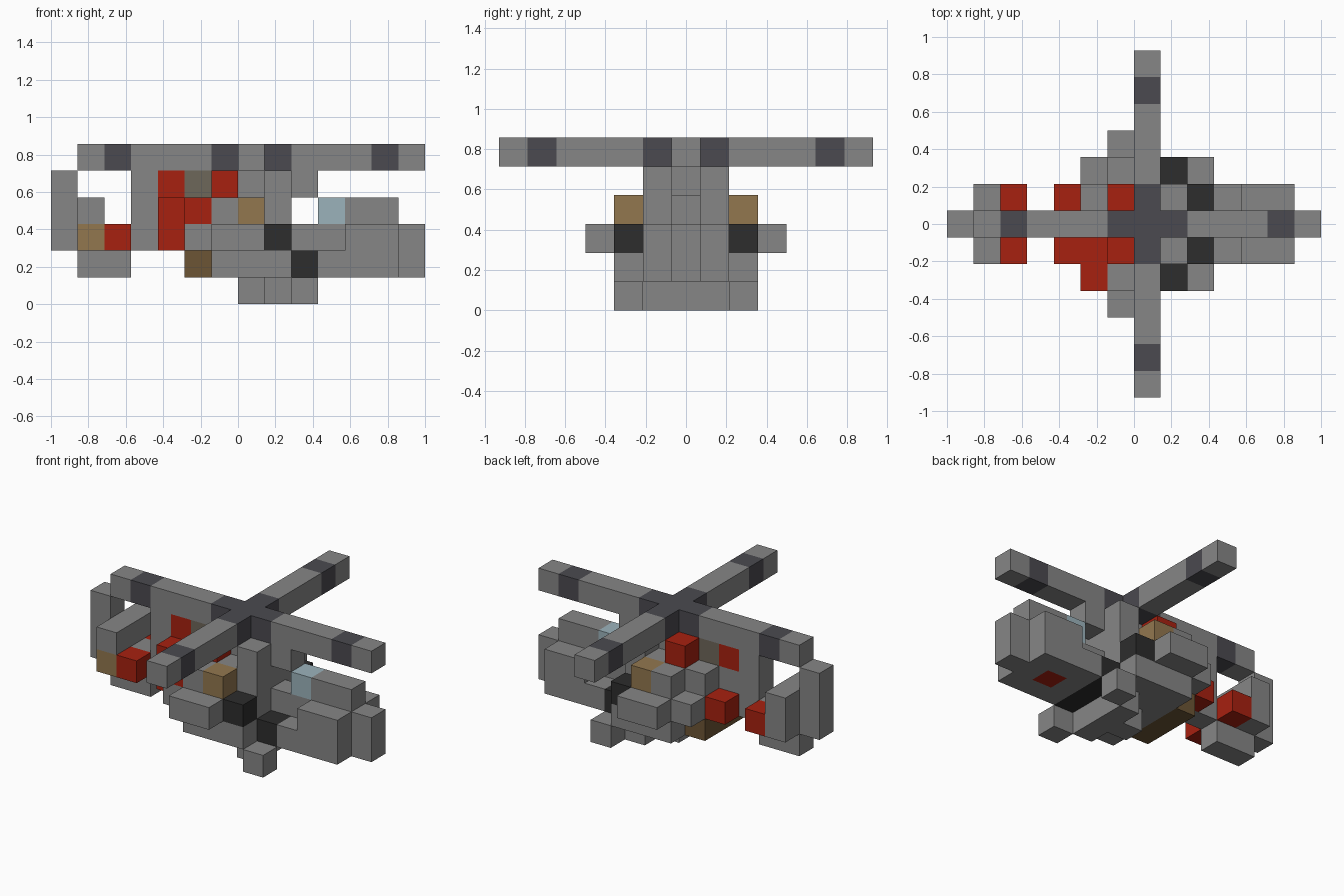
import bpy
import bmesh
from mathutils import Matrix, Vector

if "Cube" in bpy.data.objects:
    bpy.data.objects.remove(bpy.data.objects["Cube"], do_unlink=True)

U = 1 / 7  # edge of one block


def material(name, r, g, b):
    m = bpy.data.materials.new(name)
    m.use_nodes = True
    m.diffuse_color = (r, g, b, 1)
    m.node_tree.nodes["Principled BSDF"].inputs["Base Color"].default_value = (r, g, b, 1)
    return m


GREY = material("hull grey", .24, .24, .24)
STEEL = material("dark steel", .07, .068, .08)
BLACK = material("black", .026, .026, .026)
RED = material("red", .39, .015, .005)
TAN = material("tan", .29, .185, .078)
BROWN = material("brown", .15, .09, .035)
TAUPE = material("taupe", .155, .135, .1)
GLASS = material("pale blue glass", .33, .45, .5)


def box(name, mat, x, y, z, mirror=False):
    """Box spanning block ranges x, y, z; optionally repeated across y = 0."""
    bm = bmesh.new()
    ranges = [y, (-y[1], -y[0])] if mirror else [y]
    for yr in ranges:
        spans = (x, yr, z)
        size = Vector([(b - a) * U for a, b in spans])
        mid = Vector([(a + b) / 2 * U for a, b in spans])
        bmesh.ops.create_cube(bm, size=1, matrix=Matrix.Translation(mid) @ Matrix.Diagonal(size).to_4x4())
    mesh = bpy.data.meshes.new(name)
    bm.to_mesh(mesh)
    bm.free()
    mesh.materials.append(mat)
    ob = bpy.data.objects.new(name, mesh)
    bpy.context.collection.objects.link(ob)
    return ob


MID = (-.5, .5)     # centre row
WIDE = (-1.5, 1.5)  # three middle rows
SIDE = (.5, 1.5)    # first side row
OUT = (1.5, 2.5)    # second side row
POD = (2.5, 3.5)    # outermost row

# Rotor
TOP = (5, 6)
box("rotor_hub", STEEL, (-1, 2), MID, TOP)
box("rotor_hub_arm", STEEL, (0, 1), SIDE, TOP, True)
for label, mat, a, b in (("inner", GREY, 2, 5), ("band", STEEL, 5, 6), ("tip", GREY, 6, 7)):
    box("front_blade_" + label, mat, (a, b), MID, TOP)
    box("rear_blade_" + label, mat, (1 - b, 1 - a), MID, TOP)
    box("side_blades_" + label, mat, (0, 1), (a - .5, b - .5), TOP, True)

# Mast and upper spine
box("mast_block", GREY, (-1, 3), MID, (4, 5))
box("mast_strut", GREY, (1, 2), SIDE, (3, 5), True)
box("exhaust", RED, (-1, 0), SIDE, (4, 5), True)
box("spine_panel", TAUPE, (-2, -1), MID, (4, 5))
box("spine_red_panel", RED, (-3, -2), MID, (4, 5))

# Fuselage
box("belly", GREY, (-1, 2), (-2.5, 2.5), (1, 2))
box("belly_rear", BROWN, (-2, -1), WIDE, (1, 2))
box("belly_band", BLACK, (2, 3), WIDE, (1, 2))
box("mid_hull", GREY, (-2, 1), (-2.5, 2.5), (2, 3))
box("mid_hull_front", GREY, (1, 2), WIDE, (2, 3))
box("intake", BLACK, (1, 2), OUT, (2, 3), True)
box("side_pod", GREY, (-1, 1), POD, (2, 3), True)
box("upper_hull", GREY, (-1, 1), WIDE, (3, 4))
box("upper_hull_front", GREY, (1, 2), MID, (3, 4))
box("upper_hull_rear", GREY, (-2, -1), (-.5, 1.5), (3, 4))
box("shoulder", GREY, (-1, 0), OUT, (3, 4), True)
box("shoulder_light", TAN, (0, 1), OUT, (3, 4), True)
box("right_red_panel", RED, (-2, -1), (-2.5, -.5), (3, 4))

# Nose and cockpit
box("nose_floor_rear", GREY, (3, 4), WIDE, (1, 2))
box("nose_floor_side", GREY, (4, 5), SIDE, (1, 2), True)
box("nose_floor_light", RED, (4, 5), MID, (1, 2))
box("nose_floor_front", GREY, (5, 6), WIDE, (1, 2))
box("nose_neck", GREY, (2, 4), MID, (2, 3))
box("nose_body", GREY, (4, 6), WIDE, (2, 3))
box("nose_tip", GREY, (6, 7), MID, (1, 3))
box("windshield", GLASS, (3, 4), MID, (3, 4))
box("canopy", GREY, (4, 6), MID, (3, 4))

# Tail
box("tail_root", GREY, (-3, -2), MID, (2, 4))
box("tail_fin", GREY, (-4, -3), MID, (2, 5))
box("tail_red_block", RED, (-3, -2), SIDE, (2, 3), True)
box("right_tail_red_block", RED, (-3, -2), (-1.5, -.5), (3, 4))
box("tail_boom", GREY, (-5, -4), MID, (2, 3))
box("tail_light", RED, (-5, -4), SIDE, (2, 3), True)
box("tail_keel", GREY, (-6, -4), MID, (1, 2))
box("stabiliser_base", GREY, (-6, -5), (-.5, 1.5), (2, 3))
box("stabiliser_lamp", TAN, (-6, -5), (-1.5, -.5), (2, 3))
box("stabiliser_top", GREY, (-6, -5), WIDE, (3, 4))
box("tail_post", GREY, (-7, -6), MID, (2, 5))

# Landing gear
box("gear_foot", GREY, (2, 3), OUT, (0, 1), True)
box("gear_axle", GREY, (1, 2), WIDE, (0, 1))
box("gear_keel", GREY, (0, 1), MID, (0, 1))
